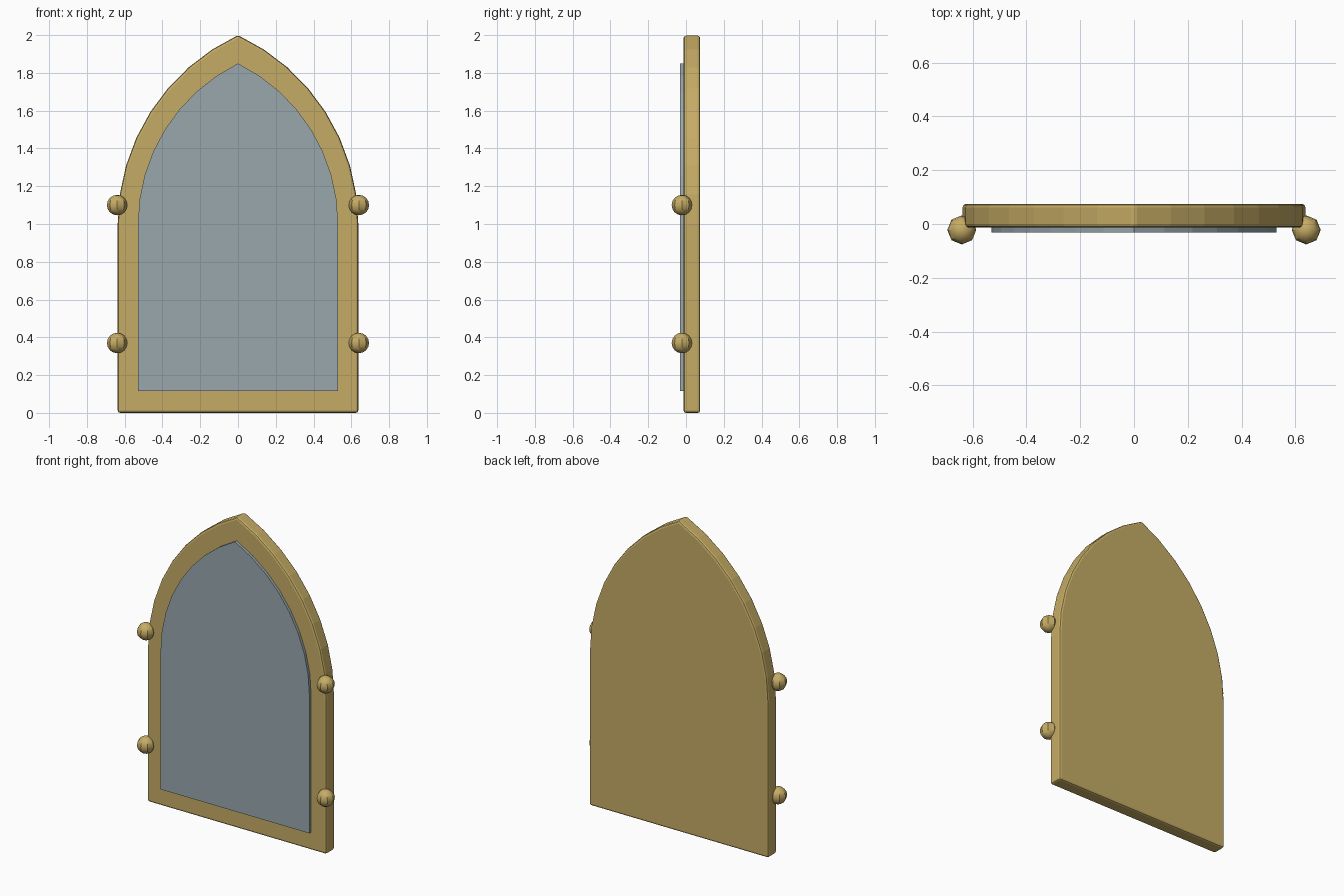
import bpy, bmesh, math

if "Cube" in bpy.data.objects:
    bpy.data.objects.remove(bpy.data.objects["Cube"])


def material(name, color):
    m = bpy.data.materials.new(name)
    m.diffuse_color = color
    m.use_nodes = True
    m.node_tree.nodes["Principled BSDF"].inputs["Base Color"].default_value = m.diffuse_color
    return m


brass = material("brass", (0.56, 0.41, 0.13, 1))
glass = material("glass", (0.32, 0.39, 0.42, 1))


def arch_outline(half, bottom, spring, top, steps=8):
    """Pointed arch: two arcs centred on the spring line."""
    rise = top - spring
    c = (rise ** 2 - half ** 2) / (2 * half)
    r = half + c
    end = math.atan2(rise, c)
    right = [(r * math.cos(end * i / steps) - c,
              spring + r * math.sin(end * i / steps)) for i in range(steps)]
    left = [(-x, z) for x, z in reversed(right)]
    return [(-half, bottom), (half, bottom)] + right + [(0, top)] + left


def arch_slab(name, outline, y0, y1, mat, bevel=0):
    bm = bmesh.new()
    face = bm.faces.new([bm.verts.new((x, y0, z)) for x, z in outline])
    ext = bmesh.ops.extrude_face_region(bm, geom=[face])["geom"]
    for v in ext:
        if isinstance(v, bmesh.types.BMVert):
            v.co.y = y1
    bmesh.ops.recalc_face_normals(bm, faces=bm.faces)
    me = bpy.data.meshes.new(name)
    bm.to_mesh(me)
    bm.free()
    me.materials.append(mat)
    ob = bpy.data.objects.new(name, me)
    bpy.context.collection.objects.link(ob)
    if bevel:
        mod = ob.modifiers.new("soft_edges", "BEVEL")
        mod.width = bevel
        mod.segments = 2
        mod.limit_method = "ANGLE"
        mod.angle_limit = math.radians(40)
    return ob


# Solid arched backing that shows as the frame
arch_slab("frame", arch_outline(0.637, 0, 1.0, 2.0), -0.013, 0.075, brass, 0.013)

# Raised pane on the front
arch_slab("pane", arch_outline(0.53, 0.115, 1.0, 1.85), -0.031, 0.0, glass)

# Round studs on both side edges
for side, x in (("left", -0.64), ("right", 0.64)):
    for level, z in (("lower", 0.37), ("upper", 1.10)):
        bpy.ops.mesh.primitive_uv_sphere_add(
            segments=8, ring_count=8, radius=0.054, location=(x, -0.022, z))
        stud = bpy.context.object
        stud.name = f"stud_{side}_{level}"
        stud.data.materials.append(brass)
        bpy.ops.object.shade_smooth_by_angle(angle=math.radians(30))
